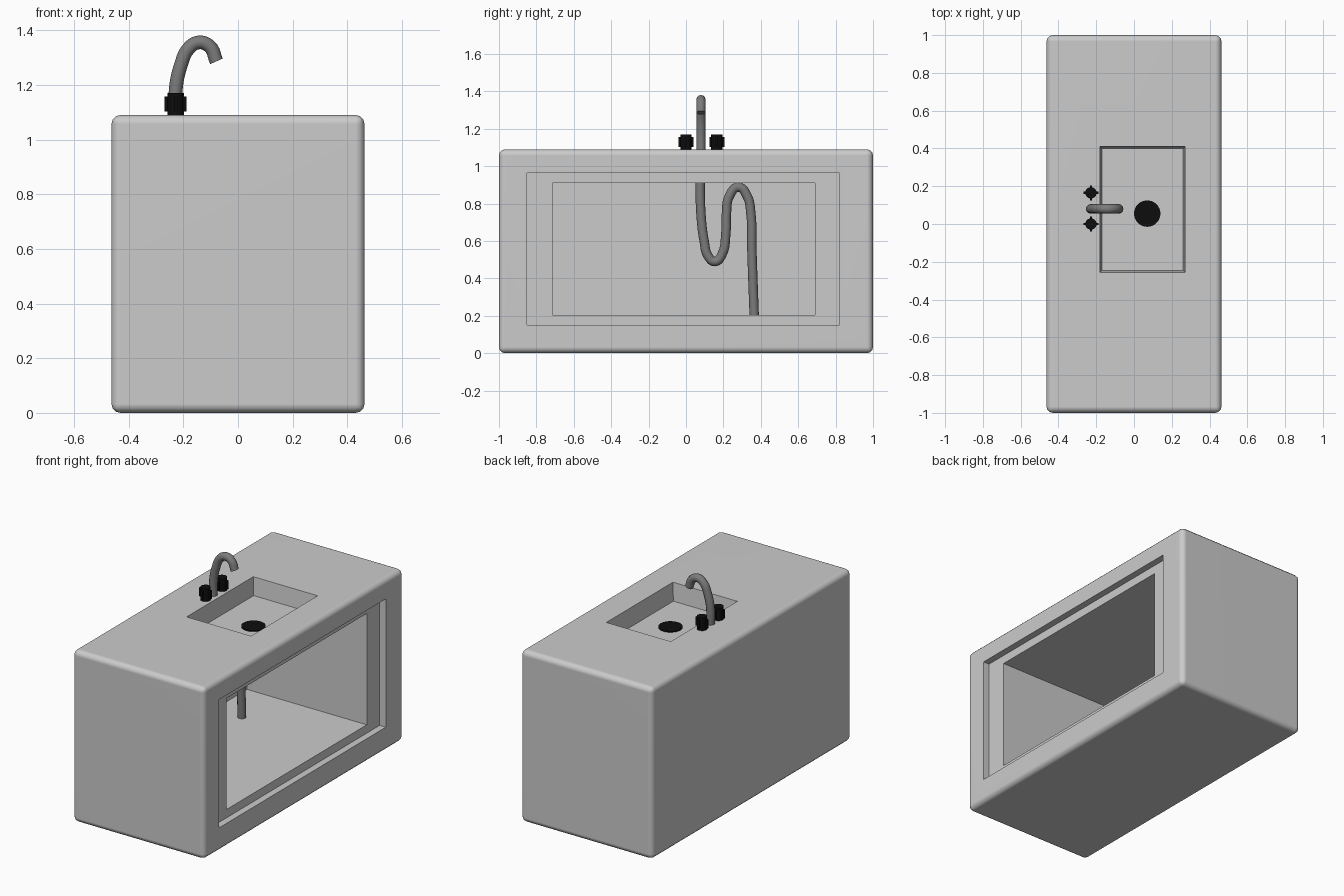
import bpy, bmesh, math
from mathutils import Vector

if "Cube" in bpy.data.objects:
    bpy.data.objects.remove(bpy.data.objects["Cube"])


def material(name, v):
    m = bpy.data.materials.new(name)
    m.diffuse_color = (v, v, v, 1)
    m.use_nodes = True
    m.node_tree.nodes["Principled BSDF"].inputs["Base Color"].default_value = m.diffuse_color
    return m


black = material("black_plastic", 0.004)
metal = material("dark_metal", 0.2)


def activate(ob):
    bpy.ops.object.select_all(action='DESELECT')
    ob.select_set(True)
    bpy.context.view_layer.objects.active = ob


def box(name, lo, hi, taper=0.0):
    """Box from corner to corner; the bottom face may be drawn in by taper."""
    lo, hi = Vector(lo), Vector(hi)
    bm = bmesh.new()
    bmesh.ops.create_cube(bm, size=1)
    c, s = (lo + hi) / 2, hi - lo
    for v in bm.verts:
        inset = 2 * taper if v.co.z < 0 else 0
        v.co = c + Vector((v.co.x * (s.x - inset), v.co.y * (s.y - inset), v.co.z * s.z))
    me = bpy.data.meshes.new(name)
    bm.to_mesh(me)
    bm.free()
    ob = bpy.data.objects.new(name, me)
    bpy.context.collection.objects.link(ob)
    return ob


def cut(ob, cutter):
    m = ob.modifiers.new("cut", 'BOOLEAN')
    m.operation, m.solver, m.object = 'DIFFERENCE', 'EXACT', cutter
    activate(ob)
    bpy.ops.object.modifier_apply(modifier=m.name)
    bpy.data.objects.remove(cutter)


def tube(name, pts, radius):
    cu = bpy.data.curves.new(name, 'CURVE')
    cu.dimensions = '3D'
    cu.bevel_depth, cu.bevel_resolution, cu.resolution_u = radius, 4, 6
    cu.use_fill_caps = True
    sp = cu.splines.new('BEZIER')
    sp.bezier_points.add(len(pts) - 1)
    for bp, p in zip(sp.bezier_points, pts):
        bp.co = p
        bp.handle_left_type = bp.handle_right_type = 'AUTO'
    ob = bpy.data.objects.new(name, cu)
    bpy.context.collection.objects.link(ob)
    activate(ob)
    bpy.ops.object.convert(target='MESH')
    ob = bpy.context.object
    ob.data.materials.clear()
    ob.data.materials.append(metal)
    bpy.ops.object.shade_smooth_by_angle(angle=math.radians(40))
    return ob


def cylinder(name, r, z0, z1, x, y, sides=32):
    bpy.ops.mesh.primitive_cylinder_add(vertices=sides, radius=r, depth=z1 - z0,
                                        location=(x, y, (z0 + z1) / 2))
    ob = bpy.context.object
    ob.name = name
    ob.data.materials.append(black)
    bpy.ops.object.shade_smooth_by_angle(angle=math.radians(40))
    return ob


# Cabinet with rounded edges
cabinet = box("cabinet", (-0.463, -1, 0), (0.463, 1, 1.09))
bev = cabinet.modifiers.new("round", 'BEVEL')
bev.width, bev.segments = 0.033, 3
activate(cabinet)
bpy.ops.object.modifier_apply(modifier=bev.name)

# Door recess, cupboard space and sink basin
cut(cabinet, box("recess_cutter", (0.42, -0.85, 0.152), (0.6, 0.82, 0.965)))
cut(cabinet, box("space_cutter", (-0.42, -0.715, 0.205), (0.5, 0.69, 0.91)))
# the basin cutter top is kept level with its rim, then extended by a collar
cut(cabinet, box("basin_cutter", (-0.182, -0.257, 0.977), (0.272, 0.412, 1.10), 0.012))
activate(cabinet)
bpy.ops.object.shade_smooth_by_angle(angle=math.radians(32))
wn = cabinet.modifiers.new("normals", 'WEIGHTED_NORMAL')
wn.keep_sharp = True

# Drain in the basin floor
cylinder("drain", 0.07, 0.97, 0.983, 0.07, 0.055)

# Tap spout
TX, TY = -0.228, 0.08
tube("spout", [(x, TY, z) for x, z in (
    (TX, 1.05), (-0.227, 1.19), (-0.208, 1.275), (-0.183, 1.33),
    (-0.145, 1.355), (-0.103, 1.34), (-0.079, 1.286))], 0.025)

# Waste pipe with its bends below the counter
tube("waste_pipe", [(TX, y, z) for y, z in (
    (0.075, 0.95), (0.08, 0.745), (0.097, 0.6), (0.118, 0.52), (0.155, 0.49),
    (0.193, 0.53), (0.213, 0.64), (0.216, 0.745), (0.232, 0.84), (0.28, 0.888),
    (0.327, 0.84), (0.347, 0.745), (0.352, 0.56), (0.365, 0.19))], 0.025)

# Two tap handles with four grip ribs each
for side, y in (("left", 0.0), ("right", 0.165)):
    handle = cylinder(side + "_handle", 0.03, 1.085, 1.17, TX, y, 24)
    for i, (rx, ry) in enumerate(((0.04, 0.006), (0.006, 0.04))):
        rib = box(f"{side}_handle_rib_{i + 1}", (TX - rx, y - ry, 1.103), (TX + rx, y + ry, 1.157))
        rib.data.materials.append(black)
